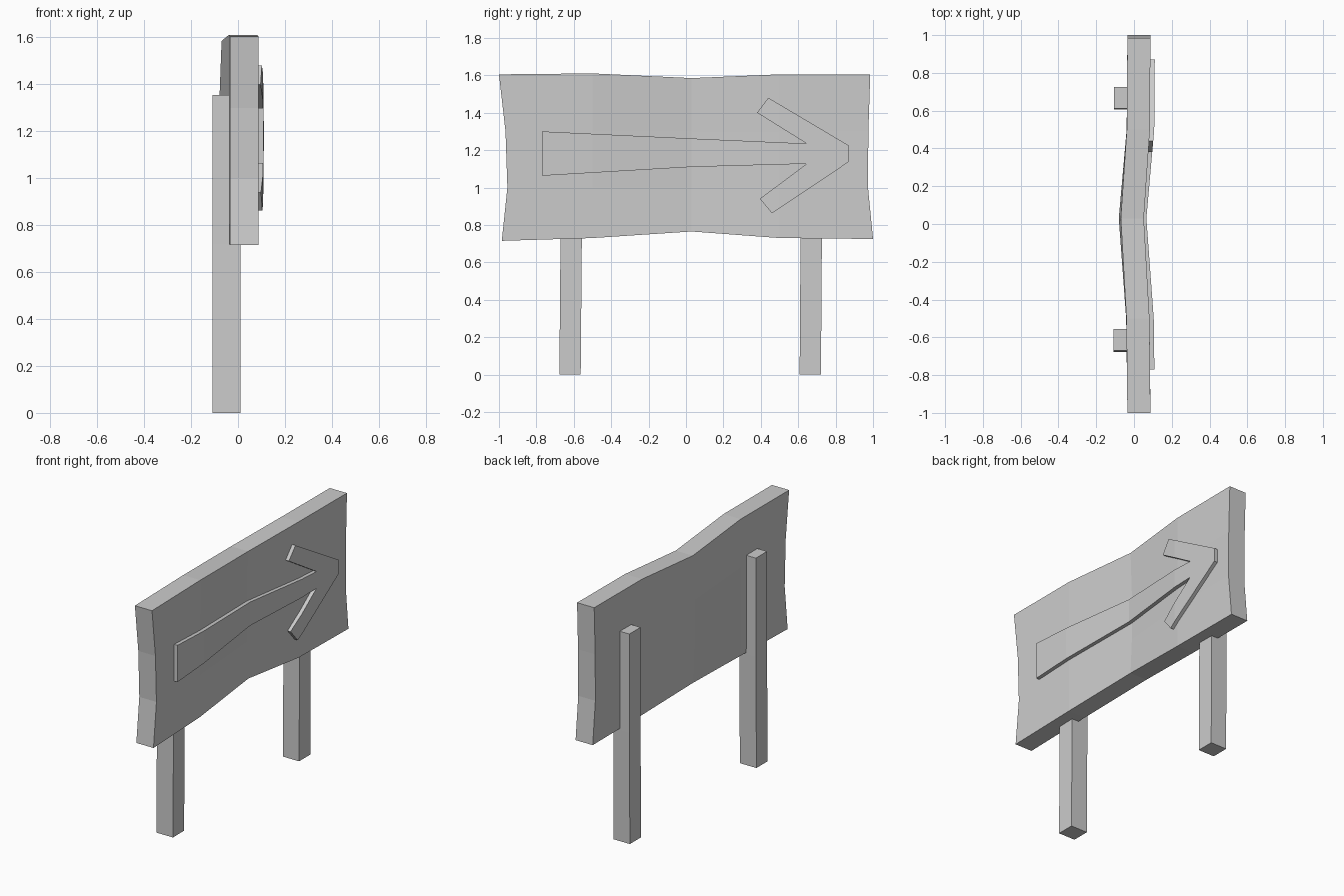
import bpy, bmesh
from mathutils import Vector

if "Cube" in bpy.data.objects:
    bpy.data.objects.remove(bpy.data.objects["Cube"])

grey = bpy.data.materials.new("weathered_grey")
grey.diffuse_color = (0.6, 0.6, 0.6, 1)
grey.use_nodes = True
grey.node_tree.nodes["Principled BSDF"].inputs["Base Color"].default_value = grey.diffuse_color


def finish(name, bm):
    bmesh.ops.recalc_face_normals(bm, faces=bm.faces[:])
    me = bpy.data.meshes.new(name)
    bm.to_mesh(me)
    bm.free()
    me.materials.append(grey)
    ob = bpy.data.objects.new(name, me)
    bpy.context.collection.objects.link(ob)
    return ob


def thicken(bm, depth):
    """Extrude the whole sheet along x into a closed solid."""
    r = bmesh.ops.extrude_face_region(bm, geom=bm.faces[:], use_keep_orig=True)
    vs = [v for v in r["geom"] if isinstance(v, bmesh.types.BMVert)]
    bmesh.ops.translate(bm, verts=vs, vec=(depth, 0, 0))


# Warped board: columns of (y, bottom z, top z, backward bend)
BACK, THICK = -0.035, 0.122
columns = [(-1, .715, 1.605, 0), (-.5, .73, 1.61, -.005), (.03, .765, 1.585, -.035),
           (.5, .73, 1.605, -.003), (1, .725, 1.605, 0)]
left_y = [-.985, -.955, -.965, -1.0]
right_y = [1.0, .973, .975, .985]

bm = bmesh.new()
grid = []
for i, (y, z0, z1, bend) in enumerate(columns):
    col = []
    for j, z in enumerate((z0, 1.0, 1.3, z1)):
        yy = left_y[j] if i == 0 else right_y[j] if i == 4 else y
        x = BACK + bend * (1.3 if j in (1, 2) else 1)
        col.append(bm.verts.new((x, yy, z)))
    grid.append(col)
for a, b in zip(grid, grid[1:]):
    for j in range(3):
        bm.faces.new((a[j], b[j], b[j + 1], a[j + 1]))
thicken(bm, THICK)
finish("board", bm)


# Raised arrow that follows the bend of the board
def bend_at(y):
    for a, b in zip(columns, columns[1:]):
        if y <= b[0]:
            t = (y - a[0]) / (b[0] - a[0])
            return 1.3 * (a[3] + t * (b[3] - a[3]))
    return 0


outline = [(-.77, 1.30), (.03, 1.262), (.645, 1.235), (.38, 1.40), (.44, 1.48),
           (.87, 1.225), (.87, 1.137), (.46, .862), (.395, .94), (.645, 1.127),
           (.03, 1.11), (-.77, 1.063)]
bm = bmesh.new()
bm.faces.new([bm.verts.new((0, y, z)) for y, z in outline])
for y in (-.5, .03, .5):
    bmesh.ops.bisect_plane(bm, geom=bm.verts[:] + bm.edges[:] + bm.faces[:], dist=1e-5,
                           plane_co=Vector((0, y, 0)), plane_no=Vector((0, 1, 0)))
for v in bm.verts:
    v.co.x = BACK + THICK - .01 + bend_at(v.co.y)
thicken(bm, .034)
finish("arrow", bm)

# Two posts set into the back of the board, each slightly skewed
for name, y, x, lean in (("left_post", -.617, -.108, .006), ("right_post", .667, -.105, .005)):
    bm = bmesh.new()
    rings = []
    for z, dy in ((0, -lean / 2), (.72, lean / 2), (1.355, lean / 2)):
        rings.append([bm.verts.new((px, y + py + dy, z)) for px, py in
                      ((x, -.057), (.01, -.057), (.01, .057), (x, .057))])
    bm.faces.new(rings[0])
    bm.faces.new(rings[-1])
    for a, b in zip(rings, rings[1:]):
        for k in range(4):
            n = (k + 1) % 4
            bm.faces.new((a[k], a[n], b[n], b[k]))
    finish(name, bm)
